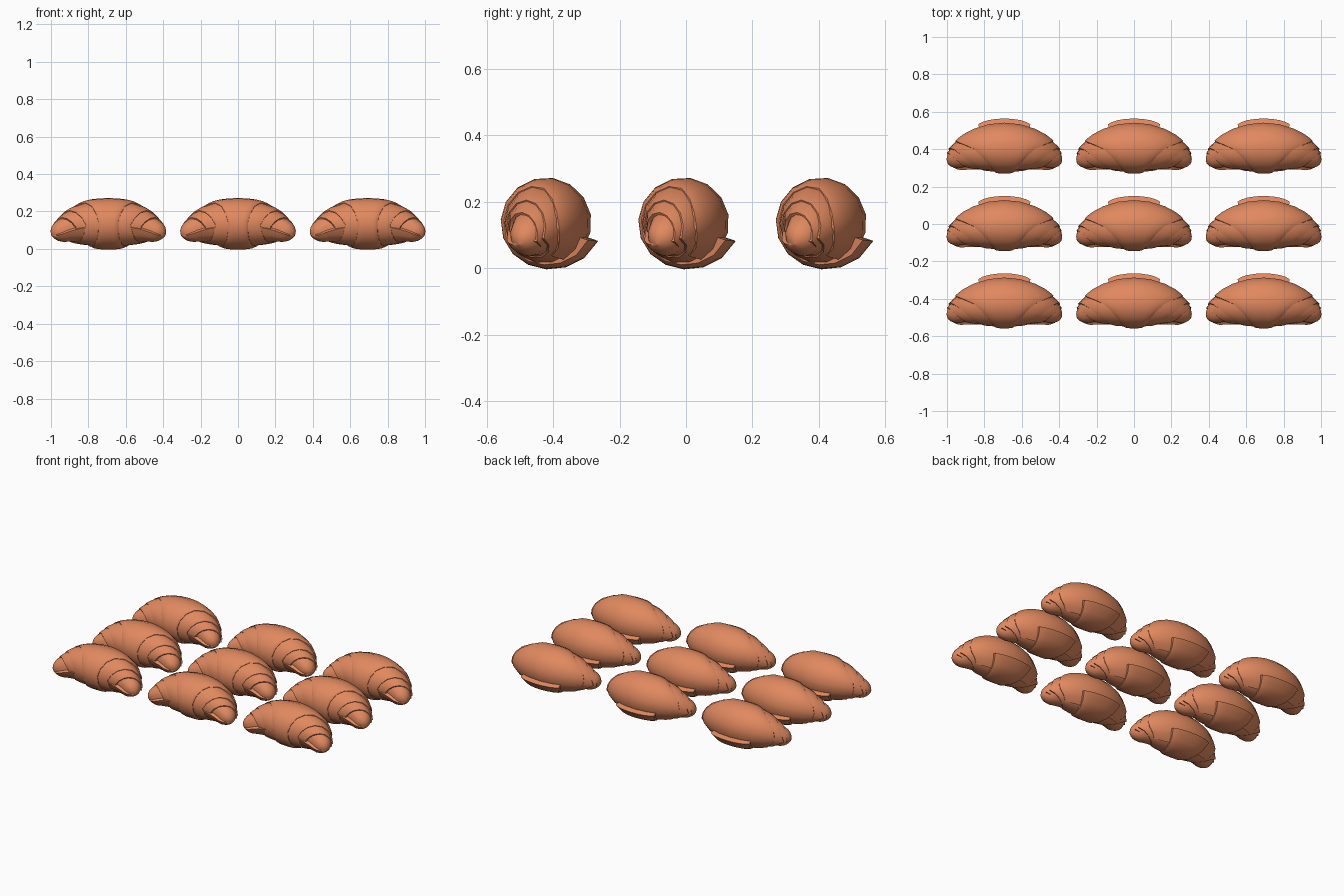
import bpy, math
from mathutils import Vector

if "Cube" in bpy.data.objects:
    bpy.data.objects.remove(bpy.data.objects["Cube"])

crust = bpy.data.materials.new("baked crust")
crust.diffuse_color = (0.75, 0.25, 0.115, 1)
crust.use_nodes = True
crust.node_tree.nodes["Principled BSDF"].inputs["Base Color"].default_value = crust.diffuse_color


def lerp_table(table, a):
    for (a0, v0), (a1, v1) in zip(table, table[1:]):
        if a <= a1:
            k = max(0, (a - a0) / (a1 - a0))
            return v0 + (v1 - v0) * k
    return table[-1][1]


def ring_point(x, deg, r):
    # point around the bent spine; 0 = back, 90 = top, 180 = front
    centre = Vector((x, -0.007 - 0.9 * x * x, 0.136 - 2.4 * abs(x) ** 3))
    t = Vector((1, -1.8 * x, -7.2 * x * abs(x))).normalized()
    n = Vector((1.8 * x, 1, 0)).normalized()
    b = t.cross(n)
    a = math.radians(deg)
    return centre + r * (math.cos(a) * n + math.sin(a) * b)


def core_radius(x):
    return 0.107 - 0.7 * x * x


def grid_mesh(name, rows, wrap):
    verts = [p for row in rows for p in row]
    m, n = len(rows), len(rows[0])
    faces = []
    for i in range(m if wrap else m - 1):
        k = (i + 1) % m
        for j in range(n - 1):
            faces.append((i * n + j, k * n + j, k * n + j + 1, i * n + j + 1))
    me = bpy.data.meshes.new(name)
    me.from_pydata(verts, [], faces)
    me.materials.append(crust)
    me.shade_smooth()
    me.set_sharp_from_angle(angle=math.radians(42))
    return me


US = [-1, -0.95, -0.82, -0.6, -0.3, 0, 0.3, 0.6, 0.82, 0.95, 1]


def layer_row(deg, half, offset, dive=0):
    # one strip across a dough layer, edges rolled down into the layer below
    row = []
    for u in [-1] + US + [1]:
        x = u * half
        row.append([x, core_radius(x) + offset - 0.009 * abs(u) ** 6 - dive])
    row[0][1] -= 0.03
    row[-1][1] -= 0.03
    return [ring_point(x, deg, max(r, 0.01)) for x, r in row]


def closed_layer(name, widths, offset, sides=14):
    rows = [layer_row(d, lerp_table(widths, d), offset)
            for d in (360 * i / sides for i in range(sides))]
    return grid_mesh(name, rows, True)


# Inner roll with spiral crease and rounded tips
def core():
    xs = [0, 0.08, 0.15, 0.2, 0.24, 0.265, 0.28, 0.29, 0.297, 0.3]
    xs = [-x for x in xs[:0:-1]] + xs
    rows = []
    for i in range(16):
        k = i / 15
        deg = 188 + 355 * k
        row = []
        for x in xs:
            q = max(0, (abs(x) - 0.262) / 0.038)
            r = core_radius(x) * math.sqrt(max(0, 1 - q * q))
            row.append(ring_point(x, deg, r * (1.1 - 0.26 * k)))
        rows.append(row)
    return grid_mesh("inner_roll", rows, True)


# Outer wrap: wide at the back, narrow in front, ending in a flap underneath
def wrap_band():
    widths = [(-60, .2), (0, .23), (45, .2), (90, .13), (135, .09),
              (180, .066), (225, .075), (270, .098), (341, .115)]
    lift = [(-60, .026), (0, .03), (255, .03), (285, .035), (341, .059)]
    rows = []
    n = 17
    for i in range(n + 1):
        d = -60 + 401 * i / n
        rows.append(layer_row(d, lerp_table(widths, d), lerp_table(lift, d)))
    rows.append(layer_row(341, 0.115, 0.059, 0.04))
    return grid_mesh("outer_wrap", rows, False)


parts = [
    core(),
    closed_layer("end_layer", [(0, .284), (90, .24), (180, .2), (270, .235), (360, .284)], 0.009),
    closed_layer("middle_layer", [(0, .27), (90, .2), (180, .145), (270, .2), (360, .27)], 0.019),
    wrap_band(),
]

# Three by three tray of pastries sharing the same meshes
for cx in (-0.693, 0, 0.693):
    for cy in (-0.414, 0, 0.414):
        for me in parts:
            ob = bpy.data.objects.new(me.name, me)
            ob.location = (cx, cy, 0)
            bpy.context.collection.objects.link(ob)
